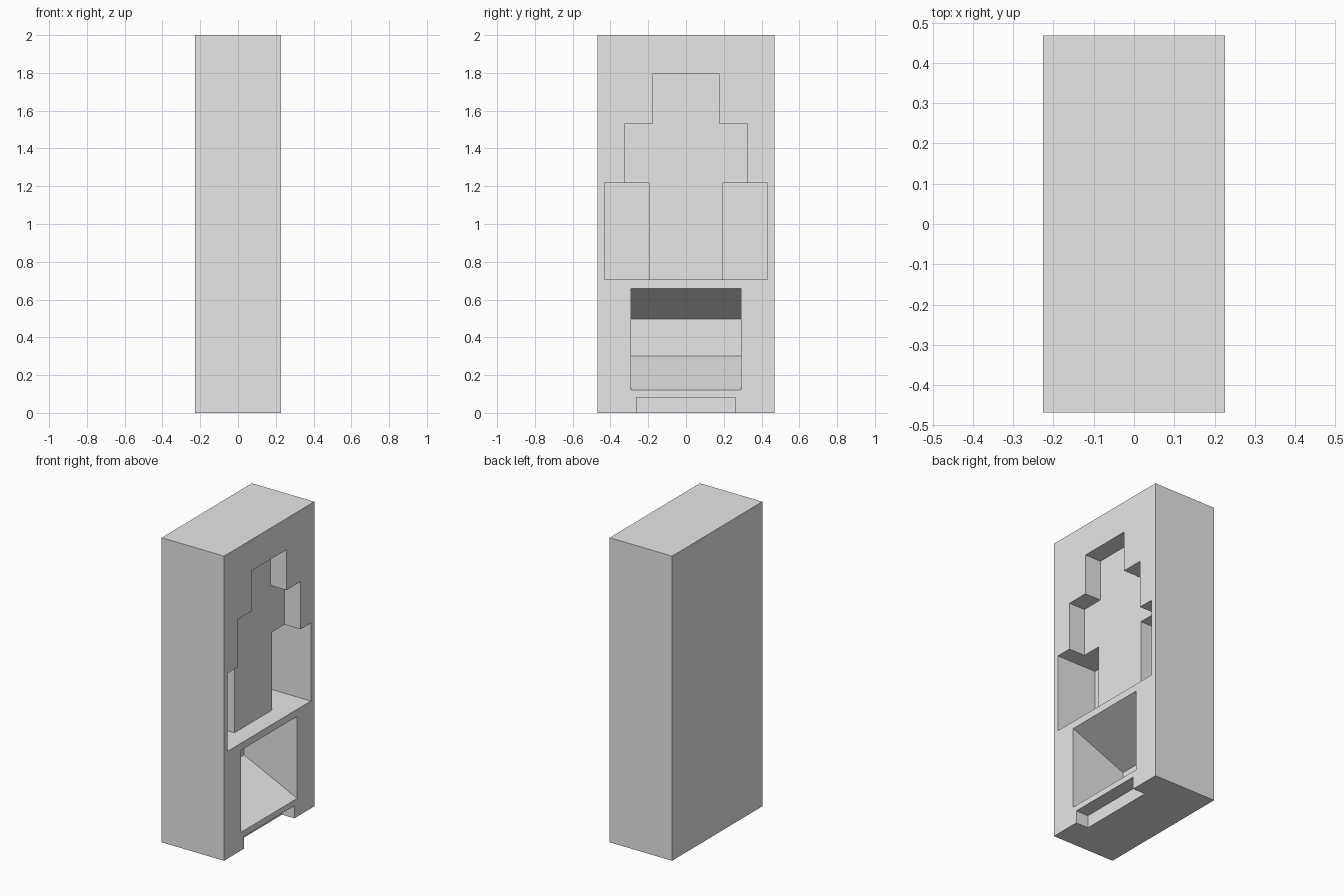
import bpy, bmesh
from mathutils import Vector

if "Cube" in bpy.data.objects:
    bpy.data.objects.remove(bpy.data.objects["Cube"], do_unlink=True)

W, D, H = 0.2265, 0.468, 2.0   # half width, half depth, height
OUT = W + 0.05                 # cutters reach past the open side

grey = bpy.data.materials.new("plain grey")
grey.use_nodes = True
grey.diffuse_color = (0.8, 0.8, 0.8, 1)
grey.node_tree.nodes["Principled BSDF"].inputs["Base Color"].default_value = (0.8, 0.8, 0.8, 1)


def prism(name, points, sweep):
    """Closed solid: a flat outline swept along a vector."""
    bm = bmesh.new()
    face = bm.faces.new([bm.verts.new(p) for p in points])
    new = bmesh.ops.extrude_face_region(bm, geom=[face])["geom"]
    bmesh.ops.translate(bm, vec=Vector(sweep),
                        verts=[g for g in new if isinstance(g, bmesh.types.BMVert)])
    bmesh.ops.recalc_face_normals(bm, faces=bm.faces)
    mesh = bpy.data.meshes.new(name)
    bm.to_mesh(mesh)
    bm.free()
    mesh.materials.append(grey)
    obj = bpy.data.objects.new(name, mesh)
    bpy.context.collection.objects.link(obj)
    return obj


def side_recess(name, outline, depth):
    """Cutter from a (y, z) outline, sunk into the +x side."""
    return prism(name, [(W - depth, y, z) for y, z in outline], (OUT - W + depth, 0, 0))


def rect(y0, y1, z0, z1):
    return [(y0, z0), (y1, z0), (y1, z1), (y0, z1)]


# Main block
body = prism("cabinet_body", [(-W, -D, 0), (W, -D, 0), (W, D, 0), (-W, D, 0)], (0, 0, H))

# Stepped shallow recess, mirrored about the centre
half = [(0.325, 0.705), (0.325, 1.53), (0.178, 1.53), (0.178, 1.795)]
cutters = [side_recess("stepped_recess", half + [(-y, z) for y, z in reversed(half)], 0.116)]

# Deep pockets on both sides of the centre panel
for label, y0, y1 in (("front", -0.432, -0.195), ("back", 0.195, 0.432)):
    cutters.append(side_recess(label + "_pocket", rect(y0, y1, 0.705, 1.217), 0.288))

# Tapered bay with sloping floor and ceiling
back = W - 0.385
bay = [(OUT, 0.12), (W, 0.12), (back, 0.302), (back, 0.498), (W, 0.658), (OUT, 0.658)]
cutters.append(prism("tapered_bay", [(x, -0.29, z) for x, z in bay], (0, 0.58, 0)))

# Toe slot at the base
cutters.append(side_recess("toe_slot", rect(-0.262, 0.262, -0.05, 0.082), 0.09))

# Carve the block
for cutter in cutters:
    cutter.hide_render = True
    mod = body.modifiers.new(cutter.name, 'BOOLEAN')
    mod.operation = 'DIFFERENCE'
    mod.solver = 'EXACT'
    mod.object = cutter
bpy.context.view_layer.update()
graph = bpy.context.evaluated_depsgraph_get()
carved = bpy.data.meshes.new_from_object(body.evaluated_get(graph))
body.modifiers.clear()
body.data = carved
for cutter in cutters:
    bpy.data.objects.remove(cutter, do_unlink=True)
